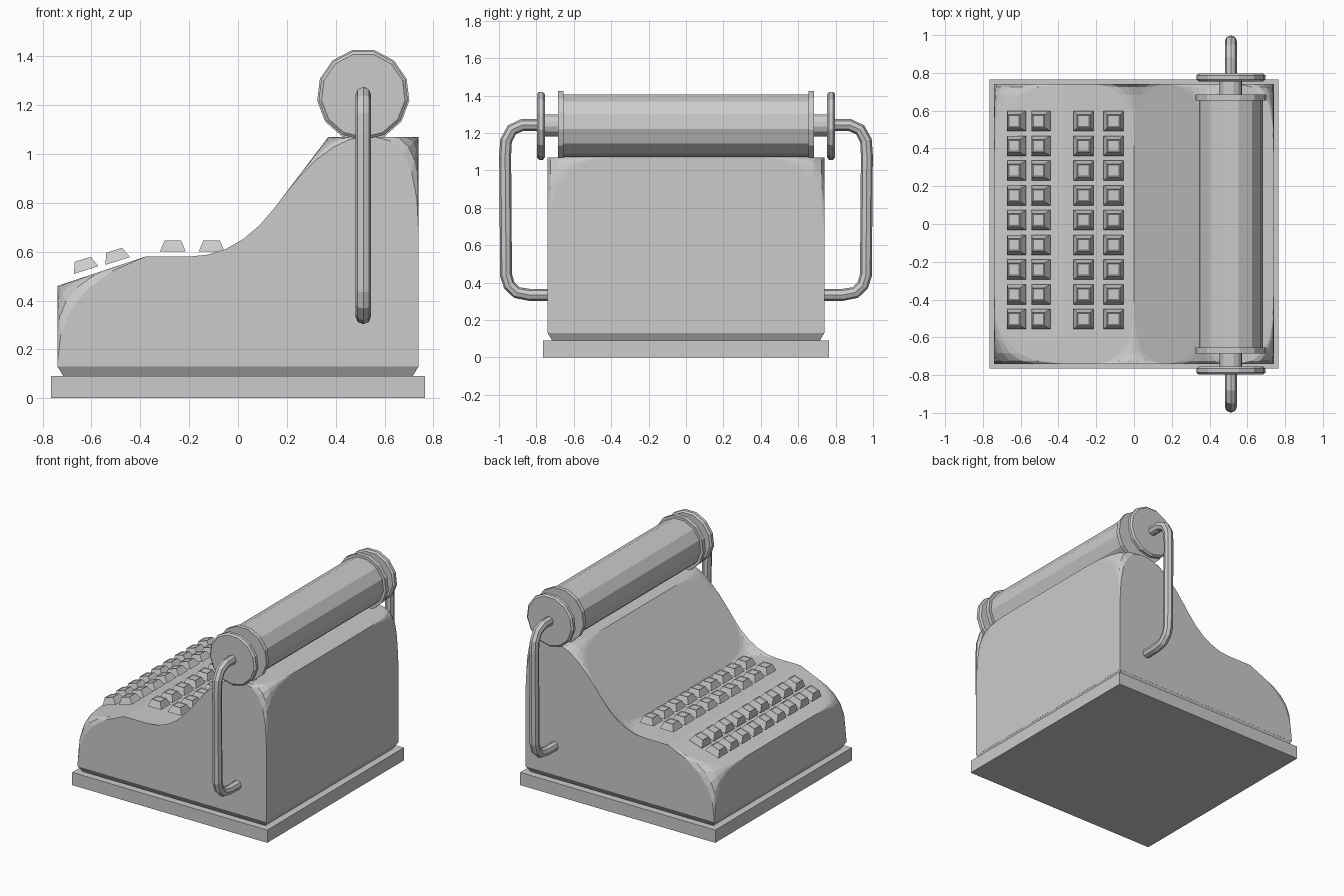
import bpy, bmesh, math
from mathutils import Vector, Matrix

if "Cube" in bpy.data.objects:
    bpy.data.objects.remove(bpy.data.objects["Cube"])


def make_object(name, bm):
    bmesh.ops.recalc_face_normals(bm, faces=bm.faces)
    mesh = bpy.data.meshes.new(name)
    bm.to_mesh(mesh)
    bm.free()
    obj = bpy.data.objects.new(name, mesh)
    bpy.context.collection.objects.link(obj)
    return obj


def frustum(name, bottom, top, z0, z1):
    """Square block with half widths bottom and top."""
    bm = bmesh.new()
    k = math.sqrt(2)
    bmesh.ops.create_cone(bm, cap_ends=True, segments=4, radius1=bottom * k,
                          radius2=top * k, depth=z1 - z0,
                          matrix=Matrix.Translation((0, 0, (z0 + z1) / 2))
                          @ Matrix.Rotation(math.pi / 4, 4, 'Z'))
    return make_object(name, bm)


def lerp_arc(a, v, b, t):
    return a * (1 - t) ** 2 + v * 2 * t * (1 - t) + b * t * t


# Base plate and tapered foot of the housing
frustum("base_plate", 0.765, 0.765, 0, 0.09)
frustum("body_foot", 0.715, 0.74, 0.09, 0.131)

# Housing: side profile whose corners round off only toward both ends
W, BLEND, SEG = 0.74, 0.36, 5
corners = [  # tangent point, corner, tangent point (x, z)
    ((-0.74, 0.14), (-0.74, 0.46), (-0.385, 0.577)),
    ((-0.2, 0.58), (0, 0.58), (0.15, 0.78)),
    ((0.18, 0.82), (0.37, 1.07), (0.52, 1.07)),
    ((0.56, 1.07), (0.74, 1.07), (0.74, 0.67)),
]


def profile(s):
    pts = [Vector((-0.74, 0.13))]
    for n, (a, v, b) in enumerate(corners):
        a, v, b = Vector(a), Vector(v), Vector(b)
        a, b = v.lerp(a, s), v.lerp(b, s)
        pts += [lerp_arc(a, v, b, i / SEG) for i in range(SEG + 1)]
        if n == 0:
            pts.append(Vector((-0.38, 0.58)))
    return pts + [Vector((0.74, 0.13))]


half = [(W - BLEND * (i / SEG) ** 2, (1 - i / SEG) ** 2) for i in range(SEG + 1)]
stations = [(-y, s) for y, s in half] + half[::-1]
bm = bmesh.new()
rings = [[bm.verts.new((p.x, y, p.y)) for p in profile(s)] for y, s in stations]
for r, q in zip(rings, rings[1:]):
    for i in range(len(r)):
        j = (i + 1) % len(r)
        bm.faces.new((r[i], r[j], q[j], q[i]))
bm.faces.new(rings[0])
bm.faces.new(rings[-1])
bmesh.ops.remove_doubles(bm, verts=bm.verts, dist=0.0005)
make_object("body_housing", bm)

# Keys: four rows of nine tapered caps, the front rows tilted
key_rows = [(-0.622, 0.525, True), (-0.493, 0.562, True),
            (-0.267, 0.6, False), (-0.108, 0.6, False)]
for row, (x, z, tilted) in enumerate(key_rows):
    bm = bmesh.new()
    for i in range(9):
        m = Matrix.Translation((x, 0.545 - 0.131 * i, z))
        if tilted:
            m = m @ Matrix.Rotation(math.radians(-17.5), 4, 'Y')
        new = bmesh.ops.create_cone(
            bm, cap_ends=True, segments=4, radius1=0.053 * math.sqrt(2),
            radius2=0.034 * math.sqrt(2), depth=0.046,
            matrix=m @ Matrix.Translation((0, 0, 0.023))
            @ Matrix.Rotation(math.pi / 4, 4, 'Z'))
        faces = {f for v in new["verts"] for f in v.link_faces}
        top = max(faces, key=lambda f: f.calc_center_median().z)
        bmesh.ops.inset_region(bm, faces=[top], thickness=0.008, depth=-0.004)
    make_object("key_row_%d" % (row + 1), bm)

# Roller: thirteen-sided turned shape with collars, shaft and end discs
RX, RZ, SIDES = 0.513, 1.241, 13
side = [(0.17, 0.655), (0.19, 0.655), (0.19, 0.685), (0.06, 0.685),
        (0.06, 0.755), (0.172, 0.755), (0.184, 0.765), (0.184, 0.787),
        (0.172, 0.797)]
turned = [(r, -y) for r, y in side[::-1]] + side
bm = bmesh.new()
rings = []
for r, y in turned:
    angles = [math.pi / 2 + (k + 0.5) * math.tau / SIDES for k in range(SIDES)]
    rings.append([bm.verts.new((RX + r * math.cos(a), y, RZ + r * math.sin(a)))
                  for a in angles])
for r, q in zip(rings, rings[1:]):
    for i in range(SIDES):
        j = (i + 1) % SIDES
        bm.faces.new((r[i], r[j], q[j], q[i]))
bm.faces.new(rings[0])
bm.faces.new(rings[-1])
make_object("roller", bm)

# Bent handles joining the roller ends to the housing sides
path = [(0.78, 1.243), (0.875, 1.243), (0.93, 1.218), (0.962, 1.16),
        (0.967, 1.08), (0.962, 0.44), (0.945, 0.385), (0.905, 0.347),
        (0.84, 0.335), (0.72, 0.335)]
for name, sign in (("handle_front", -1), ("handle_back", 1)):
    curve = bpy.data.curves.new(name, 'CURVE')
    curve.dimensions = '3D'
    curve.bevel_depth = 0.032
    curve.bevel_resolution = 2
    curve.use_fill_caps = True
    spline = curve.splines.new('POLY')
    spline.points.add(len(path) - 1)
    for point, (y, z) in zip(spline.points, path):
        point.co = (RX, sign * y, z, 1)
    spline.use_smooth = False
    bpy.context.collection.objects.link(bpy.data.objects.new(name, curve))
